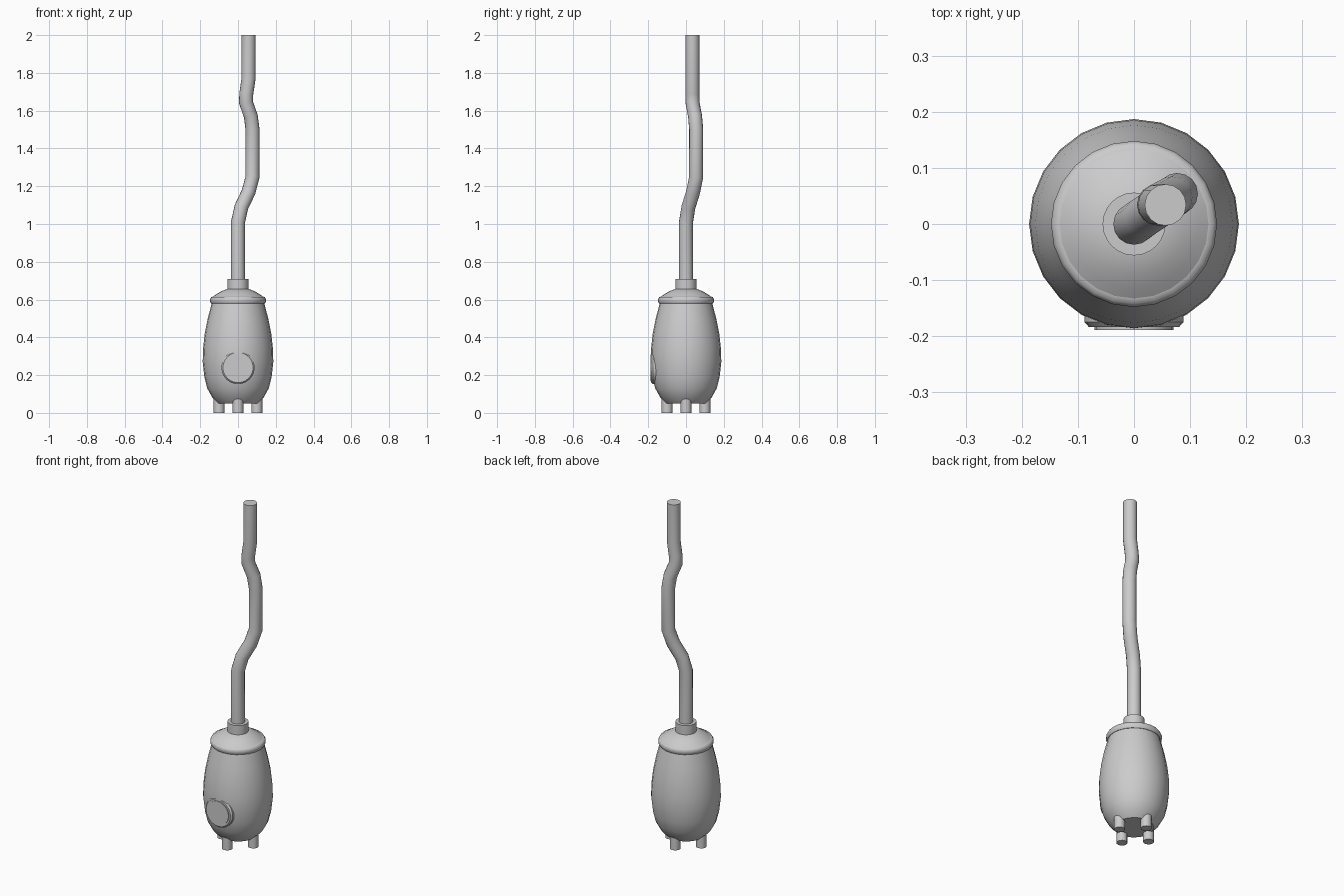
import bpy
import math
from mathutils import Matrix, Vector

cube = bpy.data.objects.get("Cube")
if cube:
    bpy.data.objects.remove(cube, do_unlink=True)

grey = bpy.data.materials.new("stove_grey")
grey.use_nodes = True
grey.diffuse_color = (0.6, 0.6, 0.6, 1)
grey.node_tree.nodes["Principled BSDF"].inputs["Base Color"].default_value = (0.6, 0.6, 0.6, 1)


def finish(name, verts, faces, angle=35):
    mesh = bpy.data.meshes.new(name)
    mesh.from_pydata(verts, [], faces)
    mesh.materials.append(grey)
    obj = bpy.data.objects.new(name, mesh)
    bpy.context.collection.objects.link(obj)
    bpy.ops.object.select_all(action="DESELECT")
    obj.select_set(True)
    bpy.context.view_layer.objects.active = obj
    bpy.ops.object.shade_smooth_by_angle(angle=math.radians(angle))
    return obj


def skin(name, rings, angle=35):
    """Join rings of points into a closed, capped tube."""
    n = len(rings[0])
    verts = [p for ring in rings for p in ring]
    faces = [(r * n + i, r * n + (i + 1) % n, (r + 1) * n + (i + 1) % n, (r + 1) * n + i)
             for r in range(len(rings) - 1) for i in range(n)]
    faces += [tuple(reversed(range(n))), tuple(range(len(verts) - n, len(verts)))]
    return finish(name, verts, faces, angle)


def circle(radius, z, n):
    return [Vector((radius * math.cos(math.tau * i / n), radius * math.sin(math.tau * i / n), z))
            for i in range(n)]


def lathe(name, profile, n=24, matrix=Matrix(), angle=35):
    return skin(name, [[matrix @ p for p in circle(r, z, n)] for r, z in profile], angle)


# Barrel-shaped body with a flat underside
lathe("stove_body", [(0.105, 0.05), (0.135, 0.08), (0.163, 0.13), (0.178, 0.19),
                     (0.187, 0.27), (0.185, 0.34), (0.176, 0.42), (0.16, 0.5), (0.138, 0.585)])

# Rounded lip and domed lid
lathe("lid_lip", [(0.13, 0.577), (0.142, 0.578), (0.148, 0.588), (0.148, 0.602),
                  (0.142, 0.613), (0.13, 0.616)], angle=50)
lathe("lid_dome", [(0.138, 0.6), (0.136, 0.613), (0.115, 0.628), (0.09, 0.643),
                   (0.06, 0.655), (0.04, 0.658)])
lathe("pipe_collar", [(0.056, 0.645), (0.056, 0.71)])

# Round door on the front
front = Matrix.Translation((0, 0, 0.24)) @ Matrix.Rotation(math.pi / 2, 4, "X")
lathe("door_frame", [(0.088, 0.13), (0.088, 0.175), (0.08, 0.184)], matrix=front, angle=25)
lathe("door_plate", [(0.07, 0.181), (0.07, 0.189)], matrix=front)

# Four short feet
for name, x, y in (("left", 1, 0), ("right", -1, 0), ("front", 0, -1), ("back", 0, 1)):
    lathe(name + "_foot", [(0.029, 0), (0.029, 0.085)], n=12,
          matrix=Matrix.Translation((0.1 * x, 0.1 * y, 0)))

# Crooked chimney pipe, mitred at each bend
path = [Vector(p) for p in (
    (0, 0, 0.65), (0, 0, 1.01), (0.018, 0.013, 1.09), (0.056, 0.038, 1.17),
    (0.077, 0.054, 1.25), (0.077, 0.054, 1.5), (0.068, 0.048, 1.57),
    (0.042, 0.034, 1.645), (0.044, 0.034, 1.69), (0.056, 0.034, 1.77), (0.056, 0.034, 2))]
rings = []
for i, centre in enumerate(path):
    tangent = (path[min(i + 1, len(path) - 1)] - centre).normalized()
    tangent += (centre - path[max(i - 1, 0)]).normalized()
    turn = Vector((0, 0, 1)).rotation_difference(tangent)
    rings.append([centre + turn @ p for p in circle(0.037, 0, 16)])
skin("chimney_pipe", rings)
